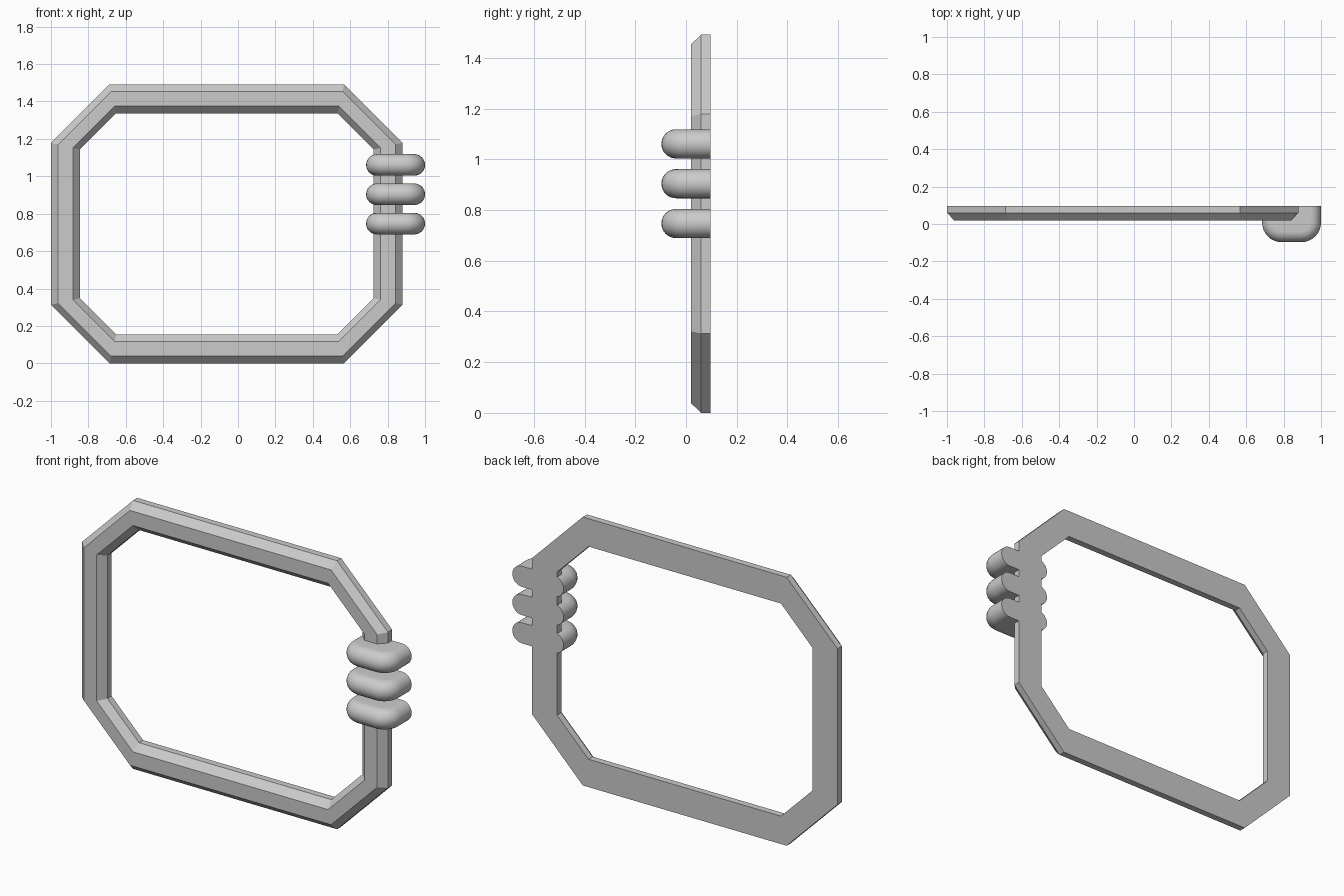
import bpy, bmesh
from math import sin, cos, pi, radians

if "Cube" in bpy.data.objects:
    bpy.data.objects.remove(bpy.data.objects["Cube"])

BACK = 0.097


def make_object(name, rings, close_loft, caps):
    """Skin a list of equal-length closed rings."""
    bm = bmesh.new()
    vr = [[bm.verts.new(p) for p in ring] for ring in rings]
    n, m = len(vr), len(vr[0])
    for i in range(n if close_loft else n - 1):
        a, b = vr[i], vr[(i + 1) % n]
        for j in range(m):
            k = (j + 1) % m
            bm.faces.new((a[j], a[k], b[k], b[j]))
    if caps:
        bm.faces.new(vr[0])
        bm.faces.new(vr[-1])
    bmesh.ops.recalc_face_normals(bm, faces=bm.faces[:])
    mesh = bpy.data.meshes.new(name)
    bm.to_mesh(mesh)
    bm.free()
    ob = bpy.data.objects.new(name, mesh)
    bpy.context.collection.objects.link(ob)
    return ob


# Octagonal frame: chamfered profile (inset from outer edge, y)
profile = [(0, BACK), (0, 0.06), (0.038, 0.02), (0.117, 0.02), (0.155, 0.06), (0.155, BACK)]
CX, CZ, HW, HH, CUT = -0.06, 0.746, 0.94, 0.746, 0.313


def octagon(d, y):
    w, h, s = HW - d, HH - d, 0.23 * d
    fx, fz = HW - CUT - s, HH - CUT - s
    quarter = [(w, fz), (fx, h)]
    pts = quarter + [(-x, z) for x, z in reversed(quarter)]
    pts += [(-x, -z) for x, z in pts]
    return [(CX + x, y, CZ + z) for x, z in pts]


make_object("frame", [octagon(d, y) for d, y in profile], True, False)

# Three rounded grip knuckles, flat at the back
R, CORNER, KX, FLAT = 0.0575, 0.105, 0.8425, 0.0525
KY = -BACK + CORNER


def knuckle(name, z):
    rings = []
    for i in range(17):
        t = -pi / 2 + pi * i / 16
        r = CORNER - R * (1 - cos(t))
        arc = [(FLAT + r * cos(a), KY - r * sin(a))
               for a in (pi / 2 * k / 8 for k in range(9))]
        half = [(FLAT + r, BACK)] + arc
        outline = half + [(-x, y) for x, y in reversed(half)]
        rings.append([(KX + x, y, z + R * sin(t)) for x, y in outline])
    ob = make_object(name, rings, False, True)
    bpy.ops.object.select_all(action='DESELECT')
    ob.select_set(True)
    bpy.context.view_layer.objects.active = ob
    bpy.ops.object.shade_smooth_by_angle(angle=radians(30))


for label, z in (("lower", 0.747), ("middle", 0.904), ("upper", 1.061)):
    knuckle(label + "_grip_knuckle", z)
